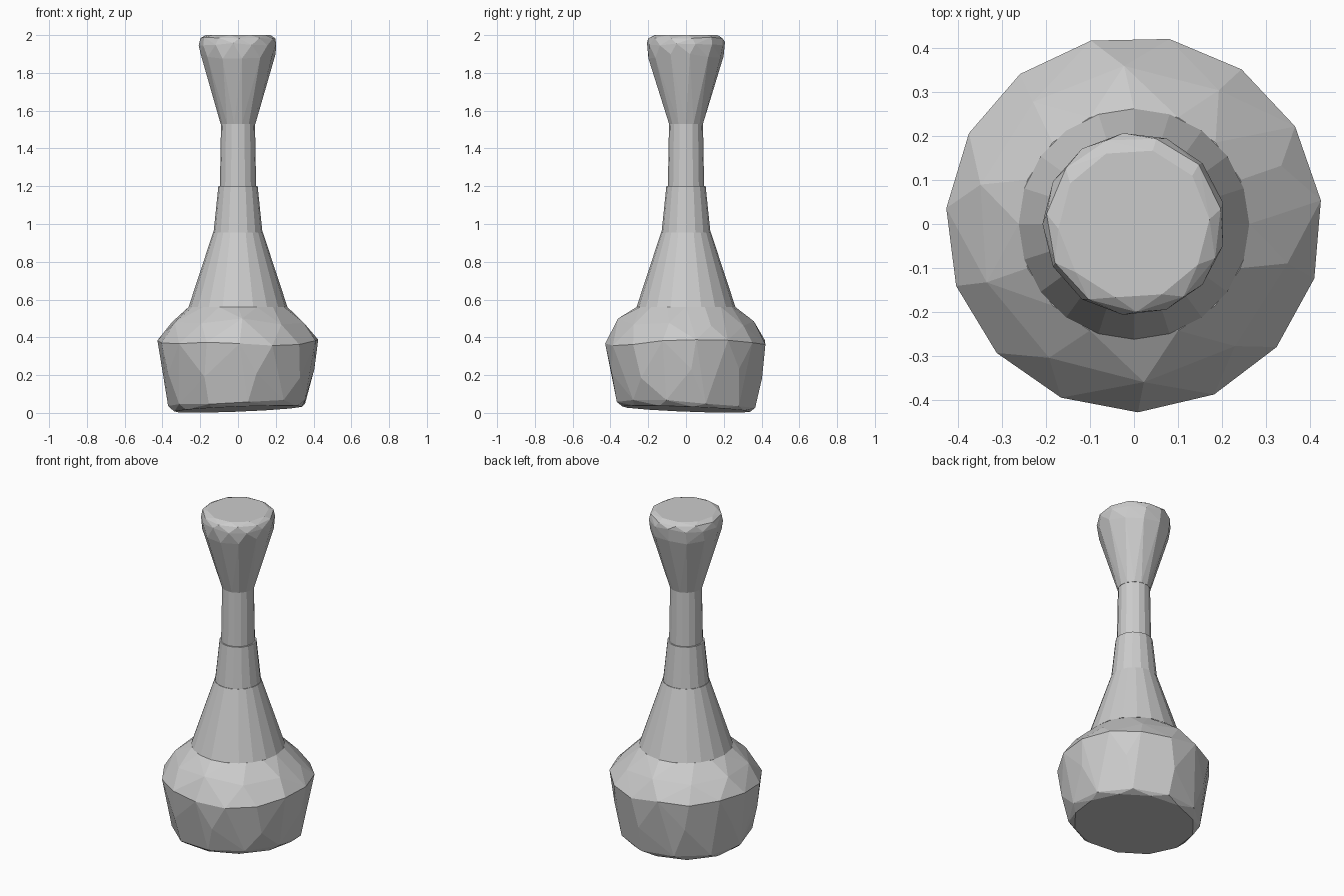
import bpy, bmesh, math, random

old = bpy.data.objects.get("Cube")
if old:
    bpy.data.objects.remove(old, do_unlink=True)

random.seed(4)
grey = bpy.data.materials.new("stone_grey")
grey.use_nodes = True
COLOUR = (0.6, 0.6, 0.6, 1)
grey.diffuse_color = COLOUR
grey.node_tree.nodes["Principled BSDF"].inputs["Base Color"].default_value = COLOUR


def finish(name, bm):
    bmesh.ops.recalc_face_normals(bm, faces=bm.faces)
    mesh = bpy.data.meshes.new(name)
    bm.to_mesh(mesh)
    bm.free()
    mesh.materials.append(grey)
    obj = bpy.data.objects.new(name, mesh)
    bpy.context.collection.objects.link(obj)
    return obj


def tapered_tube(name, z0, r0, z1, r1, sides=20):
    """Closed frustum with flat sides."""
    bm = bmesh.new()
    bmesh.ops.create_cone(bm, cap_ends=True, segments=sides,
                          radius1=r0, radius2=r1, depth=z1 - z0)
    bmesh.ops.translate(bm, verts=bm.verts, vec=(0, 0, (z0 + z1) / 2))
    return finish(name, bm)


def hewn_solid(name, rings, tilt=0.0):
    """Irregular faceted solid wrapped around rings of (z, radius, sides, turn, jitter)."""
    bm = bmesh.new()
    for z, r, sides, turn, jitter in rings:
        for i in range(sides):
            a = 2 * math.pi * (i + turn) / sides
            x, y = r * math.cos(a), r * math.sin(a)
            dz = random.uniform(-jitter, jitter)
            bm.verts.new((x, y, z + dz + tilt * (x - y) * (z < 0.1)))
    hull = bmesh.ops.convex_hull(bm, input=bm.verts)
    bmesh.ops.delete(bm, geom=[v for v in hull["geom_interior"]
                               if isinstance(v, bmesh.types.BMVert)], context='VERTS')
    bmesh.ops.dissolve_limit(bm, angle_limit=math.radians(2),
                             verts=bm.verts, edges=bm.edges)
    return finish(name, bm)


# Bulging base with a slightly uneven underside
hewn_solid("base", [(0.02, 0.34, 12, 0.2, 0.0), (0.045, 0.37, 11, 0.5, 0.01),
                    (0.21, 0.405, 9, 0.1, 0.03), (0.37, 0.428, 15, 0.3, 0.02),
                    (0.48, 0.36, 10, 0.6, 0.02), (0.56, 0.262, 16, 0.0, 0.0)], tilt=0.04)

# Stacked stem sections, each a little wider than the one above
tapered_tube("lower_cone", 0.56, 0.262, 0.955, 0.132)
tapered_tube("collar", 0.95, 0.13, 1.2, 0.104, 16)
tapered_tube("neck", 1.19, 0.096, 1.535, 0.09, 16)

# Flared head with a softened rim
hewn_solid("head", [(1.53, 0.092, 14, 0.0, 0.0), (1.89, 0.2, 12, 0.2, 0.015),
                    (1.955, 0.208, 13, 0.5, 0.01), (1.985, 0.2, 11, 0.3, 0.004),
                    (2.0, 0.172, 10, 0.1, 0.0)])
